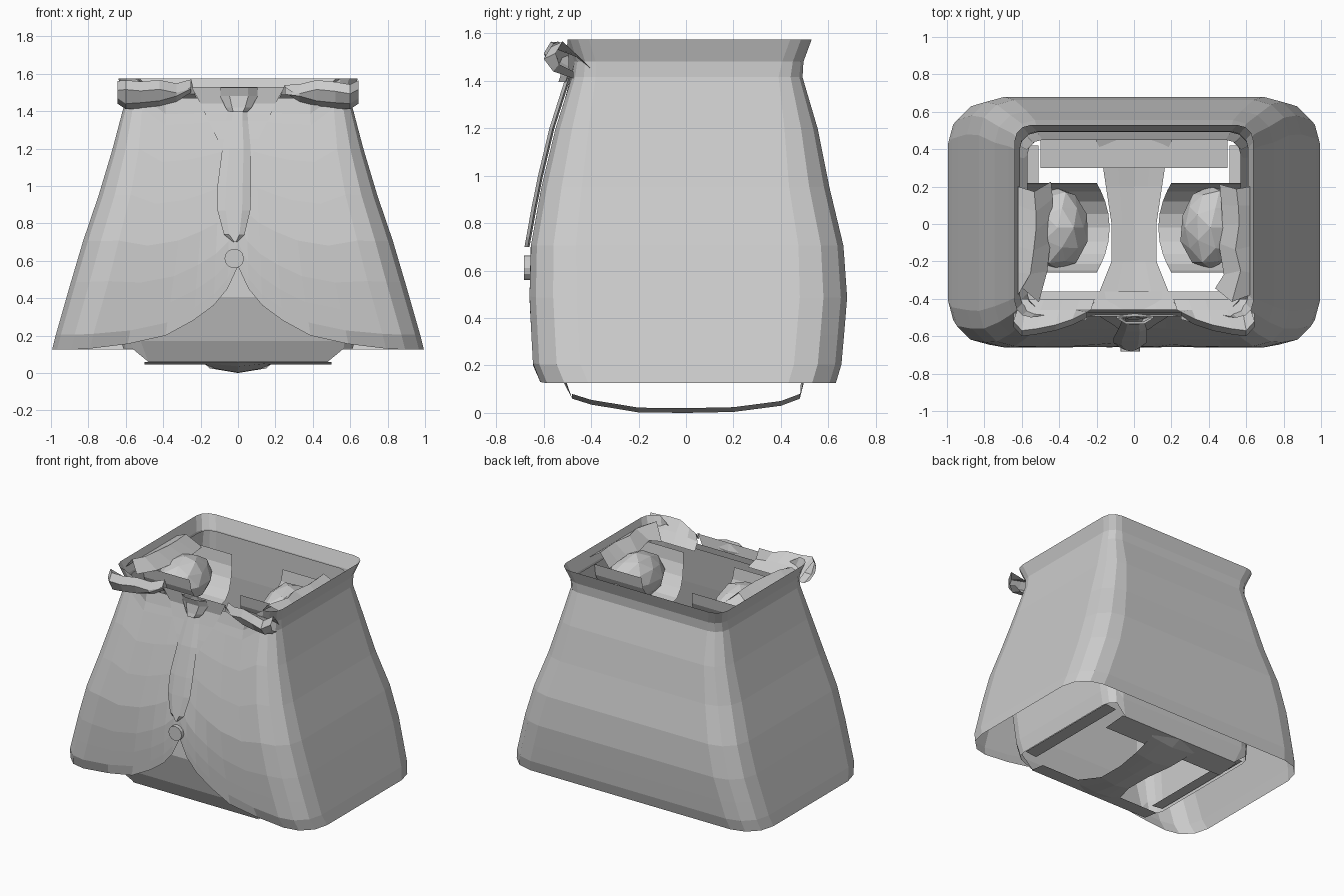
import bpy, bmesh, math, random
from mathutils import Vector

random.seed(4)
cube = bpy.data.objects.get("Cube")
if cube:
    bpy.data.objects.remove(cube)

grey = bpy.data.materials.new("cloth_grey")
grey.use_nodes = True
grey.diffuse_color = (0.6, 0.6, 0.6, 1)
grey.node_tree.nodes["Principled BSDF"].inputs["Base Color"].default_value = (0.6, 0.6, 0.6, 1)


def finish(name, bm):
    bmesh.ops.recalc_face_normals(bm, faces=bm.faces[:])
    mesh = bpy.data.meshes.new(name)
    bm.to_mesh(mesh)
    bm.free()
    mesh.materials.append(grey)
    ob = bpy.data.objects.new(name, mesh)
    bpy.context.collection.objects.link(ob)
    return ob


def sheet(name, rows, closed=False):
    """Skin a list of equally long point rows."""
    bm = bmesh.new()
    vs = [[bm.verts.new(p) for p in row] for row in rows]
    n = len(rows[0])
    for a, b in zip(vs, vs[1:]):
        for i in range(n if closed else n - 1):
            j = (i + 1) % n
            bm.faces.new((a[i], a[j], b[j], b[i]))
    return finish(name, bm)


def lerp_table(table, key):
    """Interpolate rows of (key, values...) at the given key."""
    if key <= table[0][0]:
        return table[0][1:]
    for a, b in zip(table, table[1:]):
        if key <= b[0]:
            t = (key - a[0]) / (b[0] - a[0])
            return [p + (q - p) * t for p, q in zip(a[1:], b[1:])]
    return table[-1][1:]


# Columns around the body: (kind, parameter), anticlockwise from the front left
FRONT = [-1, -.75, -.5, -.32, -.18, -.08, 0, .08, .18, .32, .5, .75, 1]
SIDE = [-1, -.5, 0, .5, 1]
columns = [("front", u) for u in FRONT]
columns += [("corner", a) for a in (-60, -30)]
columns += [("right", u) for u in SIDE]
columns += [("corner", a) for a in (30, 60)]
columns += [("back", -u) for u in (-1, -.6, -.2, .2, .6, 1)][::-1][::-1]
columns = columns[:-6] + [("back", u) for u in (1, .6, .2, -.2, -.6, -1)]
columns += [("corner", a) for a in (120, 150)]
columns += [("left", -u) for u in SIDE]
columns += [("corner", a) for a in (210, 240)]


def section_point(profile, col, z):
    """Point on a rounded rectangle whose size follows the height."""
    hx, yf, yb, r = lerp_table(profile, z)
    kind, u = col
    ix, mid, iy = hx - r, (yf + yb) / 2, (yb - yf) / 2 - r
    if kind == "front":
        return (u * ix, yf, z)
    if kind == "back":
        return (u * ix, yb, z)
    if kind in ("right", "left"):
        return (hx if kind == "right" else -hx, mid + u * iy, z)
    a = math.radians(u)
    c, s = math.cos(a), math.sin(a)
    return (math.copysign(ix, c) + r * c, mid + math.copysign(iy, s) + r * s, z)


def shell(name, profile, low, high, steps):
    rows = []
    for t in steps:
        rows.append([section_point(profile, c, low(c) + (high(c) - low(c)) * t)
                     for c in columns])
    return sheet(name, rows, True)


# Jacket: height, half width, front y, back y, corner radius
JACKET = [(.12, .995, -.61, .63, .2), (.2, .975, -.645, .655, .2),
          (.48, .895, -.66, .68, .2), (.7, .83, -.655, .665, .19),
          (.95, .745, -.61, .605, .17), (1.2, .67, -.55, .555, .14),
          (1.42, .612, -.48, .49, .1), (1.48, .61, -.47, .495, .09),
          (1.57, .64, -.5, .53, .09)]
HEM = [(0, .57), (.08, .45), (.18, .36), (.32, .28), (.5, .2), (.75, .155), (1, .13)]


def jacket_low(col):
    return lerp_table(HEM, abs(col[1]))[0] if col[0] == "front" else .125


def jacket_high(col):
    return 1.47 if col[0] == "front" and abs(col[1]) < 1 else 1.575


shell("jacket", JACKET, jacket_low, jacket_high,
      [0, .055, .14, .25, .4, .57, .74, .89, .935, 1])

# Inner lining, with open leg holes underneath
LINING = [(.06, .58, -.48, .48, .1), (.14, .62, -.53, .51, .1),
          (.4, .64, -.6, .5, .12), (.7, .63, -.58, .48, .12),
          (1.2, .59, -.49, .45, .1), (1.5, .57, -.45, .45, .08)]
shell("lining", LINING,
      lambda c: .06 if c[0] in ("front", "back") else .13,
      lambda c: 1.44 if c[0] == "front" else 1.5, [0, .08, .25, .5, .8, 1])
for name, outer, inner in (("front_seat_edge", -.48, -.36), ("back_seat_edge", .48, .3)):
    sheet(name, [[(x, outer, .06) for x in (-.5, 0, .5)],
                 [(x, inner, .045) for x in (-.5, 0, .5)]])
for s in (-1, 1):
    sheet("side_seat_edge", [[(s * .6, y, .14) for y in (-.42, 0, .42)],
                             [(s * .51, y, .13) for y in (-.42, 0, .42)]])

# Strap between the leg holes: y, z, half width
STRAP = [(-.48, .06, .26), (-.4, .035, .2), (-.2, .002, .12),
         (0, 0, .12), (.2, .004, .15), (.4, .03, .18), (.48, .06, .22)]
sheet("seat_strap", [[(x * w, y, z + .02 * abs(x)) for x in (-1, -.5, 0, .5, 1)]
                     for y, z, w in STRAP])


def front_y(z):
    return lerp_table(JACKET, z)[1]


# Shirt opening between the lapels, a thin plate
sheet("shirt_front", [[(x * w, front_y(z) - .007, z) for x in (-1, 0, 1)]
                      for z, w in ((1.16, .075), (1.25, .11), (1.35, .16),
                                   (1.44, .2), (1.53, .25))])


def padded(name, table, lift, bulge):
    """Closed strip on the chest: height, half width, centre x."""
    rows = []
    for z, w, x in table:
        y = front_y(z)
        rows.append([(x - w, y - lift, z), (x - w * .5, y - lift - bulge, z),
                     (x + w * .5, y - lift - bulge, z), (x + w, y - lift, z),
                     (x, y - lift * .4, z)])
    return sheet(name, rows, True)


# Tie blade, knot and button
padded("tie", [(.7, .01, -.015), (.74, .055, -.02), (.87, .088, -.022),
               (1, .09, -.02), (1.2, .076, -.008), (1.35, .058, -.005),
               (1.41, .05, 0)], .012, .014)
padded("tie_knot", [(1.395, .05, 0), (1.42, .07, .003), (1.48, .1, .005),
                    (1.525, .098, .005)], .02, .03)
bpy.ops.mesh.primitive_cylinder_add(vertices=12, radius=.052, depth=.03,
                                    location=(-.02, -.668, .612),
                                    rotation=(math.pi / 2, 0, 0))
button = bpy.context.object
button.name = "button"
button.data.materials.append(grey)

# Creased collar flaps: x, lower z, upper z, outer y
FLAP = [(.25, 1.5, 1.55, -.5), (.33, 1.45, 1.56, -.54), (.42, 1.425, 1.57, -.57),
        (.52, 1.415, 1.57, -.59), (.6, 1.41, 1.56, -.6), (.645, 1.44, 1.57, -.55)]
for side, s in (("left", 1), ("right", -1)):
    rows = []
    for x, lo, hi, out in FLAP:
        j = random.uniform(-.02, .02)
        rows.append([(s * x, -.475, lo), (s * x, (out - .48) / 2 - .02, lo + .03),
                     (s * x, out, hi - .05 + j), (s * x, out + .03, hi + j),
                     (s * (x - .02), -.46, hi - .06), (s * (x - .04), -.4, 1.45)])
    sheet(side + "_collar_flap", rows)

    # Crumpled shoulder pad
    bm = bmesh.new()
    bmesh.ops.create_icosphere(bm, subdivisions=2, radius=1)
    for v in bm.verts:
        k = random.uniform(.92, 1.04)
        v.co = Vector((s * .41 + v.co.x * .165 * k, -.02 + v.co.y * .225 * k,
                       1.37 + v.co.z * .16 * k))
    finish(side + "_shoulder_pad", bm)

    # Curved sleeve trough under the pad
    trough = []
    for i in range(11):
        a = math.pi * i / 10
        y, z = -.02 + .24 * math.cos(a), 1.5 - .26 * math.sin(a)
        bow = .07 * math.cos(a) ** 2
        trough.append([(s * (.13 + bow), y, z), (s * .35, y, z), (s * .57, y, z)])
    sheet(side + "_sleeve_trough", trough)

    # Ragged shoulder scraps along the rim
    rag = []
    for y in (-.38, -.26, -.12, 0, .1, .2):
        j = random.uniform(-.04, .04)
        rag.append([(s * .62, y, 1.53), (s * (.56 + j), y + j, 1.575),
                    (s * (.47 + j), y - j, 1.5 + j / 2)])
    sheet(side + "_shoulder_scrap", rag)
